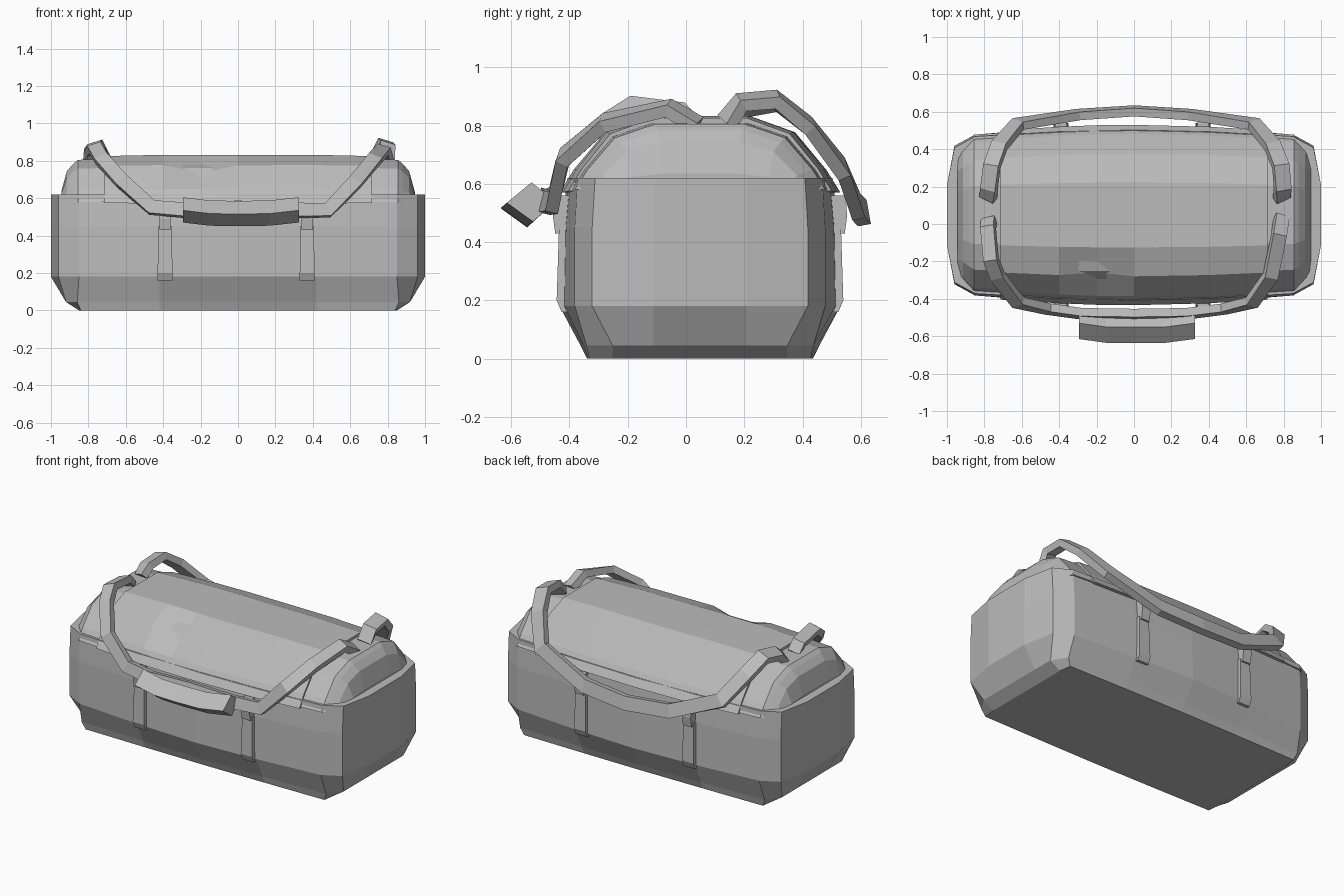
import bpy, bmesh
from mathutils import Vector

if "Cube" in bpy.data.objects:
    bpy.data.objects.remove(bpy.data.objects["Cube"], do_unlink=True)

CY = 0.048  # middle of the bag in depth

fabric = bpy.data.materials.new("grey fabric")
fabric.use_nodes = True
GREY = (0.5, 0.5, 0.5, 1)
fabric.diffuse_color = GREY
fabric.node_tree.nodes["Principled BSDF"].inputs["Base Color"].default_value = GREY


def loft(name, rings):
    """Skin closed rings of equal length and cap both ends."""
    bm = bmesh.new()
    loops = [[bm.verts.new(p) for p in ring] for ring in rings]
    n = len(loops[0])
    for a, b in zip(loops, loops[1:]):
        for i in range(n):
            j = (i + 1) % n
            bm.faces.new((a[i], a[j], b[j], b[i]))
    bm.faces.new(loops[0][::-1])
    bm.faces.new(loops[-1])
    bmesh.ops.recalc_face_normals(bm, faces=bm.faces)
    mesh = bpy.data.meshes.new(name)
    bm.to_mesh(mesh)
    bm.free()
    mesh.materials.append(fabric)
    obj = bpy.data.objects.new(name, mesh)
    bpy.context.scene.collection.objects.link(obj)
    return obj


def plan_ring(z, quarter):
    """Mirror a quarter outline, running from the end to the middle, into a ring."""
    half = quarter + [(-x, y) for x, y in quarter[-2::-1]]
    full = half + [(x, -y) for x, y in half[::-1]]
    return [(x, y + CY, z) for x, y in full]


def arch_ring(x, half_width, base, top):
    """Faceted arch across the bag."""
    unit = [(1, 0), (0.9, 0.3), (0.68, 0.79), (0.36, 1)]
    unit += [(-u, v) for u, v in unit[::-1]]
    return [(x, CY + u * half_width, base + v * (top - base)) for u, v in unit]


def mirrored(stations):
    return [(-s[0],) + s[1:] for s in stations[::-1]] + stations


def strap(name, points, width, thickness):
    """Flat band along a path, its face turned away from the bag's core."""
    pts = [Vector(p) for p in points]
    core = Vector((0, CY, 0.4))
    rings = []
    for i, p in enumerate(pts):
        before = (p - pts[max(i - 1, 0)]).normalized()
        after = (pts[min(i + 1, len(pts) - 1)] - p).normalized()
        t = (before + after).normalized()
        out = p - core
        out.x *= 0.15
        out = (out - t * out.dot(t)).normalized()
        side = t.cross(out) * width / 2
        out = out * thickness / 2
        rings.append([p + side + out, p - side + out, p - side - out, p + side - out])
    return loft(name, rings)


# Lower body: sloped base, upright walls and rounded plan corners
loft("bag_body", [
    plan_ring(0, [(0.85, 0.16), (0.85, 0.3), (0.84, 0.38), (0.42, 0.385), (0, 0.388)]),
    plan_ring(0.045, [(0.92, 0.16), (0.92, 0.3), (0.86, 0.39), (0.42, 0.4), (0, 0.41)]),
    plan_ring(0.18, [(1, 0.16), (0.96, 0.37), (0.85, 0.43), (0.42, 0.465), (0, 0.482)]),
    plan_ring(0.45, [(1, 0.16), (0.96, 0.37), (0.85, 0.43), (0.42, 0.46), (0, 0.475)]),
    plan_ring(0.62, [(1, 0.16), (0.96, 0.36), (0.85, 0.42), (0.42, 0.445), (0, 0.455)]),
])

# Upper shell with sloping arched ends
loft("upper_shell", [arch_ring(*s) for s in mirrored([
    (0.7, 0.44, 0.58, 0.81), (0.855, 0.43, 0.58, 0.805), (0.88, 0.405, 0.58, 0.785),
    (0.915, 0.37, 0.58, 0.745), (0.945, 0.35, 0.58, 0.635)])])

# Lid panel with a soft dent in its front edge
lid = loft("lid", [arch_ring(*s) for s in [
    (-0.715, 0.452, 0.575, 0.825), (-0.4, 0.472, 0.57, 0.832), (-0.2, 0.48, 0.57, 0.832),
    (0, 0.482, 0.57, 0.83), (0.4, 0.472, 0.57, 0.832), (0.715, 0.452, 0.575, 0.825)]])
dent = Vector((-0.2, -0.28, 0.77))
for v in lid.data.vertices:
    if (v.co - dent).length < 0.06:
        v.co += Vector((0, 0.02, -0.04))

# Front carry strap, one end arching higher than the other
strap("front_strap", [
    (-0.775, 0.02, 0.80), (-0.78, -0.02, 0.85), (-0.765, -0.19, 0.87), (-0.73, -0.28, 0.81),
    (-0.62, -0.42, 0.69), (-0.46, -0.455, 0.55), (-0.28, -0.48, 0.535), (0, -0.485, 0.545),
    (0.28, -0.48, 0.535), (0.48, -0.455, 0.535), (0.63, -0.42, 0.69), (0.73, -0.28, 0.81),
    (0.775, -0.06, 0.86), (0.79, 0.04, 0.80)], 0.075, 0.045)

# Back carry strap
strap("back_strap", [
    (-0.78, 0.14, 0.81), (-0.775, 0.19, 0.86), (-0.76, 0.31, 0.88), (-0.72, 0.42, 0.80),
    (-0.62, 0.535, 0.65), (-0.3, 0.585, 0.52), (0, 0.605, 0.50), (0.3, 0.585, 0.52),
    (0.64, 0.535, 0.65), (0.74, 0.42, 0.80), (0.785, 0.31, 0.89),
    (0.795, 0.19, 0.88), (0.79, 0.14, 0.81)], 0.085, 0.045)

# Padded grip wrapped on the front strap
section = [(-0.635, 0.52), (-0.545, 0.455), (-0.47, 0.525), (-0.55, 0.59)]
loft("hand_grip", [
    [(x, y + dy, z + dz) for y, z in section]
    for x, dy, dz in [(-0.295, 0.02, 0.015), (-0.15, 0, -0.002), (0, 0, -0.005),
                      (0.17, 0, -0.002), (0.325, 0.02, 0.015)]])

# Vertical webbing with a loop reaching each carry strap
for face, sign in (("front", -1), ("back", 1)):
    for side, x in (("right", -0.39), ("left", 0.37)):
        def rect(z, inner, outer, half):
            return [(x + a * half, CY + sign * d, z)
                    for a, d in ((-1, inner), (1, inner), (1, outer), (-1, outer))]
        loft(f"{face}_{side}_webbing", [
            rect(0.16, 0.44, 0.475, 0.04), rect(0.2, 0.44, 0.492, 0.04),
            rect(0.45, 0.44, 0.484, 0.035)])
        loft(f"{face}_{side}_loop", [
            rect(0.43, 0.45, 0.497, 0.03), rect(0.49, 0.455, 0.505, 0.03),
            rect(0.56, 0.44, 0.5, 0.03)])
